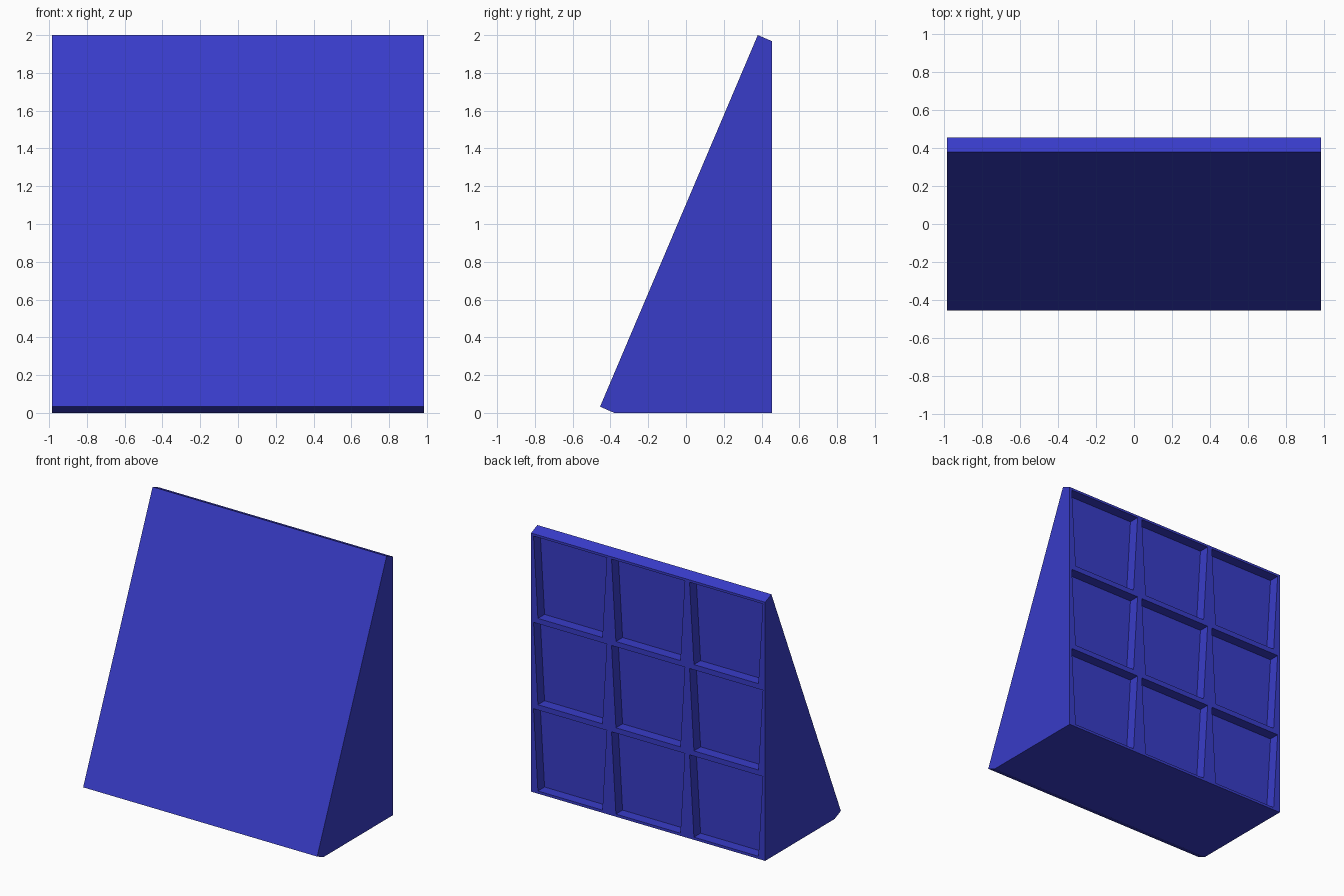
import bpy, bmesh
from mathutils import Vector

if "Cube" in bpy.data.objects:
    bpy.data.objects.remove(bpy.data.objects["Cube"])

W, BACK, DEPTH = 0.985, 0.455, 0.08
PITCH, GAP, INSET = 1.97 / 3, 0.02, 0.037


def add_prism(bm, points, offset):
    """Close a solid by extruding a flat outline along offset."""
    face = bm.faces.new([bm.verts.new(p) for p in points])
    top = bmesh.ops.extrude_face_region(bm, geom=[face], use_keep_orig=True)
    verts = [g for g in top["geom"] if isinstance(g, bmesh.types.BMVert)]
    bmesh.ops.translate(bm, verts=verts, vec=Vector(offset))


def make_object(name, bm):
    bmesh.ops.recalc_face_normals(bm, faces=bm.faces)
    mesh = bpy.data.meshes.new(name)
    bm.to_mesh(mesh)
    bm.free()
    obj = bpy.data.objects.new(name, mesh)
    bpy.context.collection.objects.link(obj)
    return obj


# Wedge body: side profile (y, z) extruded across the width
profile = [(-0.455, 0.033), (-0.38, 0), (BACK, 0), (BACK, 1.968), (0.38, 2.0)]
bm = bmesh.new()
add_prism(bm, [(-W, y, z) for y, z in profile], (2 * W, 0, 0))
body = make_object("wedge_body", bm)

# Cutter: 3 x 3 shallow back pockets, slightly narrower at the bottom
bm = bmesh.new()
for col in (-1, 0, 1):
    for row in range(3):
        x, low, high = col * PITCH, row * PITCH + GAP, (row + 1) * PITCH - GAP
        top_w = PITCH / 2 - GAP
        low_w = top_w - INSET
        y = BACK - DEPTH
        add_prism(bm, [(x - low_w, y, low), (x + low_w, y, low),
                       (x + top_w, y, high), (x - top_w, y, high)], (0, DEPTH + 0.1, 0))
        # The prism overshoots the back face so the cut opens cleanly
cutter = make_object("back_pocket_cutter", bm)

# Cut the pockets and remove the helper
cut = body.modifiers.new("back_pockets", "BOOLEAN")
cut.operation, cut.object, cut.solver = "DIFFERENCE", cutter, "EXACT"
bpy.context.view_layer.objects.active = body
bpy.ops.object.modifier_apply(modifier=cut.name)
bpy.data.objects.remove(cutter)

# Blue finish
blue = bpy.data.materials.new("blue")
blue.diffuse_color = (0.04, 0.045, 0.58, 1)
blue.use_nodes = True
blue.node_tree.nodes["Principled BSDF"].inputs["Base Color"].default_value = blue.diffuse_color
body.data.materials.clear()
body.data.materials.append(blue)
